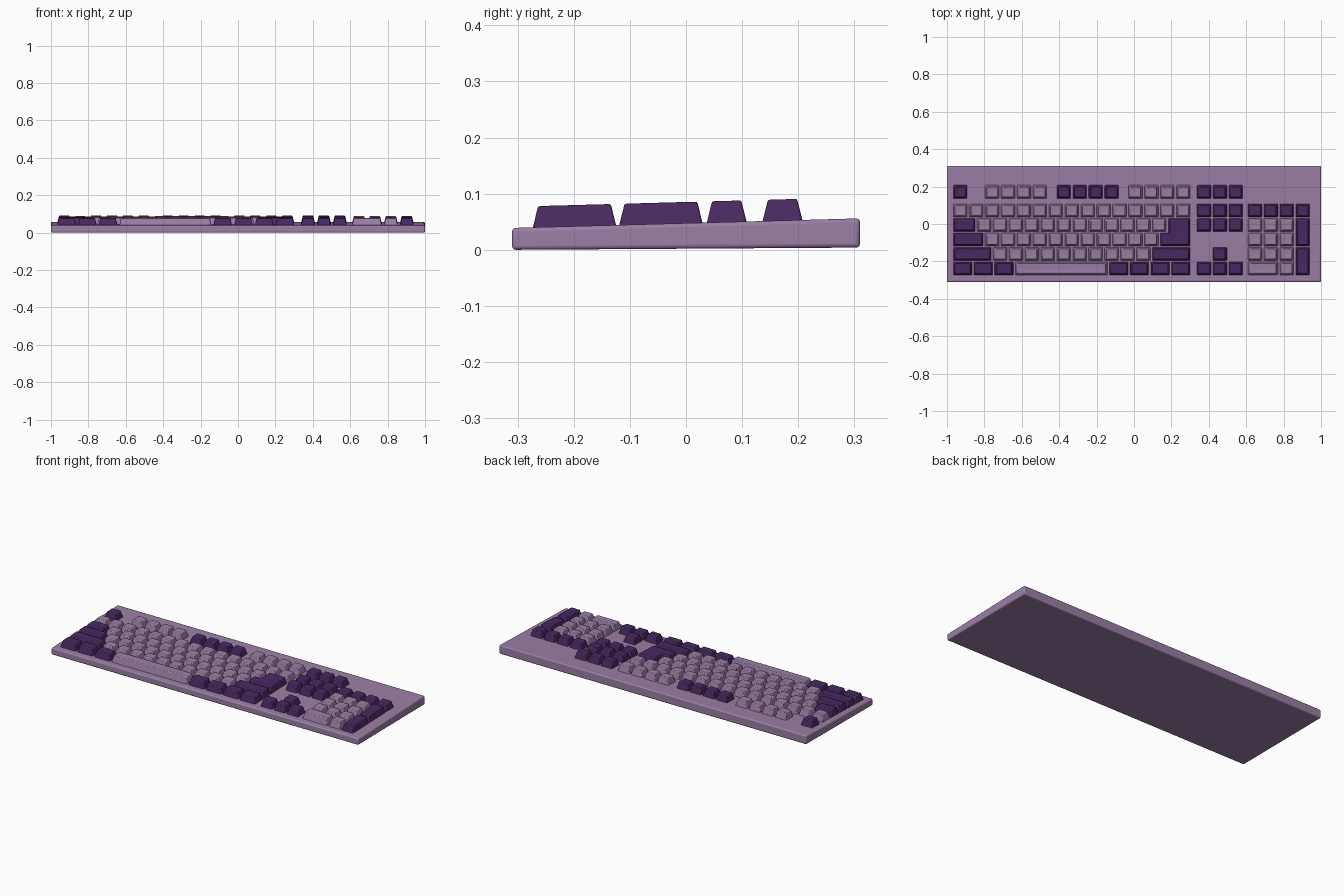
import bpy, bmesh
from mathutils import Vector

if "Cube" in bpy.data.objects:
    bpy.data.objects.remove(bpy.data.objects["Cube"])

U, X0 = 0.0852, -0.972          # key pitch in x, left edge of the key field
PY = 0.0775                     # row pitch in y
ROWS = {'f': 0.172, 'num': 0.0725, 'q': -0.006, 'a': -0.0835, 'z': -0.160, 'b': -0.2375}
GX, GY = 0.0048, 0.0024         # half gaps between keys


def material(name, rgb):
    m = bpy.data.materials.new(name)
    m.diffuse_color = (*rgb, 1)
    m.use_nodes = True
    m.node_tree.nodes["Principled BSDF"].inputs["Base Color"].default_value = m.diffuse_color
    return m


LIGHT = material("light_purple", (0.33, 0.21, 0.38))
DARK = material("dark_purple", (0.065, 0.022, 0.12))


def deck(y):
    # height of the sloped case top
    return 0.0475 + 0.0275 * y


def finish(name, bm, mat, bevel, segs):
    bmesh.ops.recalc_face_normals(bm, faces=bm.faces)
    me = bpy.data.meshes.new(name)
    bm.to_mesh(me)
    bm.free()
    ob = bpy.data.objects.new(name, me)
    bpy.context.collection.objects.link(ob)
    me.materials.append(mat)
    mod = ob.modifiers.new("bevel", 'BEVEL')
    mod.width, mod.segments = bevel, segs
    mod.limit_method, mod.angle_limit = 'ANGLE', 0.5
    bpy.context.view_layer.objects.active = ob
    ob.select_set(True)
    bpy.ops.object.shade_smooth_by_angle(angle=0.7)
    ob.select_set(False)


def inset(pts, d):
    # move every edge of a right-angled counter-clockwise outline inwards
    out = []
    for i, p in enumerate(pts):
        a = (p - pts[i - 1]).normalized()
        b = (pts[(i + 1) % len(pts)] - p).normalized()
        out.append(p + d * (Vector((-a.y, a.x)) + Vector((-b.y, b.x))))
    return out


def keycap(bm, outline):
    # tapered cap with a shallow dish on top
    pts = [Vector(p) for p in outline]
    rings = []
    for d, h in ((0, -0.004), (0.0105, 0.0385), (0.018, 0.037)):
        rings.append([bm.verts.new((p.x, p.y, deck(p.y) + h)) for p in inset(pts, d)])
    n = len(pts)
    for lo, hi in zip(rings, rings[1:]):
        for i in range(n):
            j = (i + 1) % n
            bm.faces.new((lo[i], lo[j], hi[j], hi[i]))
    bm.faces.new(rings[0][::-1])
    bm.faces.new(rings[-1])


def rect(u, w, row, top=None):
    x0, x1 = X0 + u * U + GX, X0 + (u + w) * U - GX
    y0, y1 = ROWS[row] - PY / 2 + GY, ROWS[top or row] + PY / 2 - GY
    return [(x0, y0), (x1, y0), (x1, y1), (x0, y1)]


def run(row, start, count, w=1):
    return [rect(start + i * w, w, row) for i in range(count)]


def keys(name, mat, outlines):
    bm = bmesh.new()
    for o in outlines:
        keycap(bm, o)
    finish(name, bm, mat, 0.004, 2)


# wedge-shaped case
bm = bmesh.new()
side = [(-0.31, 0.0), (0.31, 0.004), (0.31, deck(0.31)), (-0.31, deck(-0.31))]
ends = [[bm.verts.new((x, y, z)) for y, z in side] for x in (-1, 1)]
for i in range(4):
    j = (i + 1) % 4
    bm.faces.new((ends[0][i], ends[0][j], ends[1][j], ends[1][i]))
bm.faces.new(ends[0])
bm.faces.new(ends[1])
finish("case", bm, LIGHT, 0.007, 3)

# function row
keys("escape_key", DARK, run('f', 0, 1))
keys("function_keys_light", LIGHT, run('f', 2, 4) + run('f', 11, 4))
keys("function_keys_dark", DARK, run('f', 6.5, 4))

# main block
keys("number_keys", LIGHT, run('num', 0, 15))
keys("letter_keys", LIGHT, run('q', 1.5, 12) + run('a', 2, 11) + run('z', 2.5, 10))
keys("space_bar", LIGHT, [rect(3.9, 5.9, 'b')])
keys("side_modifier_keys", DARK, [rect(0, 1.5, 'q'), rect(0, 2, 'a'),
                                  rect(0, 2.5, 'z'), rect(12.5, 2.5, 'z')])
keys("bottom_modifier_keys", DARK, run('b', 0, 3, 1.3) + run('b', 9.8, 4, 1.3))

# L-shaped enter key
low, high = rect(13, 2, 'a'), rect(13.5, 1.5, 'q')
keys("enter_key", DARK, [[low[0], low[1], high[2], high[3],
                          (high[3][0], low[3][1]), low[3]]])

# navigation cluster
NAV = 15.3
keys("navigation_keys", DARK, [k for r in ('f', 'num', 'q') for k in run(r, NAV, 3)])
keys("arrow_keys", DARK, run('b', NAV, 3) + run('z', NAV + 1, 1))

# number pad
PAD = 18.5
keys("pad_top_keys", DARK, run('num', PAD, 4))
keys("pad_digit_keys", LIGHT, [k for r in ('q', 'a', 'z') for k in run(r, PAD, 3)]
     + [rect(PAD, 2, 'b'), rect(PAD + 2, 1, 'b')])
keys("pad_tall_keys", DARK, [rect(PAD + 3, 1, 'a', 'q'), rect(PAD + 3, 1, 'b', 'z')])
